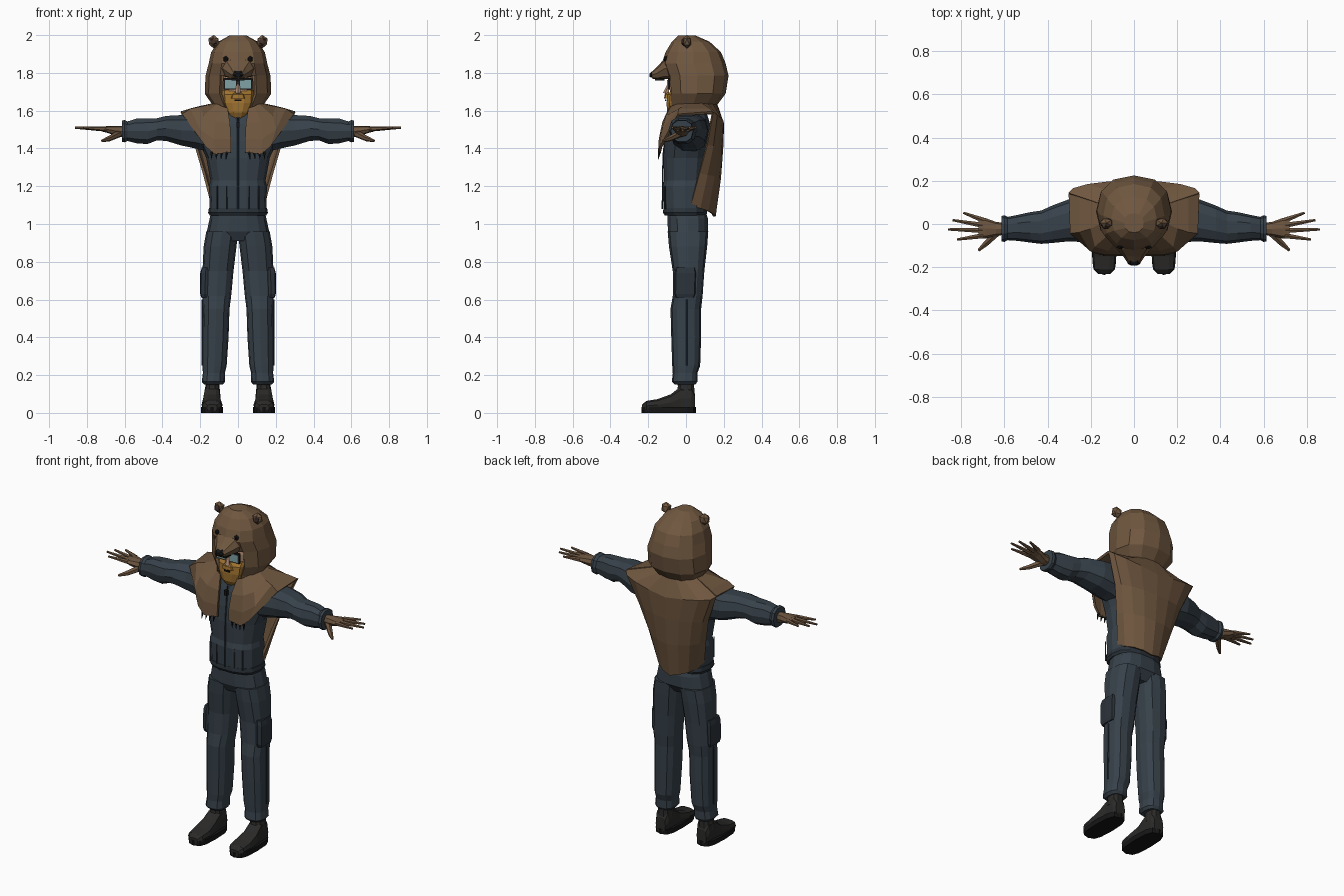
import bpy, bmesh, math
from mathutils import Vector, Matrix


def material(name, rgb):
    m = bpy.data.materials.new(name)
    m.diffuse_color = (*rgb, 1)
    return m


FUR = material("fur", (.16, .095, .05))
CLOTH = material("cloth", (.038, .053, .068))
TRIM = material("dark_cloth", (.024, .033, .043))
BOOT = material("boot", (.024, .023, .022))
BLACK = material("black", (.008, .008, .008))
GLOVE = material("glove", (.15, .09, .05))
BEARD = material("beard", (.35, .17, .03))
SKIN = material("skin", (.45, .27, .17))
LENS = material("lens", (.22, .36, .38))
EAR = material("inner_ear", (.06, .035, .03))


def finish(name, bm, mat, mirror=False, thick=0, offset=-1):
    bmesh.ops.remove_doubles(bm, verts=bm.verts, dist=1e-5)
    bmesh.ops.recalc_face_normals(bm, faces=bm.faces)
    me = bpy.data.meshes.new(name)
    bm.to_mesh(me)
    bm.free()
    me.materials.append(mat)
    ob = bpy.data.objects.new(name, me)
    bpy.context.collection.objects.link(ob)
    if mirror:
        ob.modifiers.new("mirror", 'MIRROR')
    if thick:
        s = ob.modifiers.new("thickness", 'SOLIDIFY')
        s.thickness, s.offset = thick, offset
    return ob


def loft(name, axis, rings, mat, n=12, p=.8, mirror=False, skip=None, caps=True, thick=0):
    """Each ring: position on axis, then lower/upper bounds in the two other axes."""
    order = {'z': lambda t, a, b: (a, b, t), 'x': lambda t, a, b: (t, a, b),
             'y': lambda t, a, b: (a, t, b)}[axis]
    power = lambda v: math.copysign(abs(v) ** p if abs(v) > 1e-6 else 0, v)
    bm = bmesh.new()
    loops = []
    for t, a0, a1, b0, b1 in rings:
        loop = []
        for i in range(n):
            w = math.tau * i / n
            a = (a0 + a1) / 2 + (a1 - a0) / 2 * power(math.cos(w))
            b = (b0 + b1) / 2 + (b1 - b0) / 2 * power(math.sin(w))
            loop.append(bm.verts.new(order(t, a, b)))
        loops.append(loop)
    for r, (lo, hi) in enumerate(zip(loops, loops[1:])):
        for i in range(n):
            if not (skip and skip(r, i)):
                j = (i + 1) % n
                bm.faces.new((lo[i], lo[j], hi[j], hi[i]))
    if caps:
        bm.faces.new(loops[0])
    bm.faces.new(loops[-1])
    return finish(name, bm, mat, mirror, thick)


def sym(rings):
    """Short ring form (z, half width, y front, y back), symmetric in x."""
    return [(z, -w, w, f, b) for z, w, f, b in rings]


def box(name, c, size, mat, mirror=False, tilt=0):
    bm = bmesh.new()
    m = Matrix.Translation(c) @ Matrix.Rotation(tilt, 4, 'Y') @ Matrix.Diagonal((*size, 1))
    bmesh.ops.create_cube(bm, size=1, matrix=m)
    return finish(name, bm, mat, mirror)


def rod(name, a, b, r0, r1, mat, n=6, mirror=True):
    a, b = Vector(a), Vector(b)
    bm = bmesh.new()
    m = Matrix.Translation((a + b) / 2) @ (b - a).to_track_quat('Z', 'Y').to_matrix().to_4x4()
    bmesh.ops.create_cone(bm, cap_ends=True, segments=n, radius1=r0, radius2=r1,
                          depth=(b - a).length, matrix=m)
    return finish(name, bm, mat, mirror)


def ball(name, c, size, mat, mirror=False):
    bm = bmesh.new()
    bmesh.ops.create_icosphere(bm, subdivisions=1, radius=1,
                               matrix=Matrix.Translation(c) @ Matrix.Diagonal((*size, 1)))
    return finish(name, bm, mat, mirror)


def sheet(name, rows, mat):
    bm = bmesh.new()
    g = [[bm.verts.new(p) for p in row] for row in rows]
    for r0, r1 in zip(g, g[1:]):
        for i in range(len(r0) - 1):
            bm.faces.new((r0[i], r0[i + 1], r1[i + 1], r1[i]))
    return finish(name, bm, mat, True, .014, 0)


# boots and soles
loft("boot_foot", 'y', [(-.232, .11, .165, .01, .045), (-.21, .088, .188, .01, .064), (-.15, .082, .193, .01, .074),
                        (-.08, .09, .188, .01, .10), (-.03, .092, .182, .01, .14), (.03, .095, .18, .01, .14),
                        (.048, .105, .17, .01, .10)], BOOT, 10, .65, True)
loft("boot_shaft", 'z', [(.09, .093, .182, -.055, .048), (.14, .098, .173, -.045, .045), (.19, .095, .17, -.05, .045)],
     BOOT, 10, .8, True)
loft("boot_sole", 'z', [(0, .08, .195, -.235, .052), (.03, .079, .197, -.236, .053)], BLACK, 12, .65, True)

# trousers
loft("trouser_leg", 'z', [(.15, .08, .178, -.06, .05), (.165, .068, .192, -.075, .06), (.21, .07, .186, -.07, .06),
                          (.25, .06, .188, -.073, .075), (.4, .05, .188, -.078, .08), (.55, .045, .186, -.082, .08),
                          (.62, .036, .19, -.07, .088), (.75, .024, .188, -.07, .097), (.88, .008, .182, -.09, .112),
                          (.96, 0, .168, -.097, .118)], CLOTH, 12, .8, True)
loft("trouser_hips", 'z', sym([(.91, .1, -.07, .08), (.96, .165, -.098, .118), (1.03, .15, -.1, .118),
                               (1.07, .14, -.1, .105)]), CLOTH, 14)
loft("cargo_pocket", 'z', [(.61, .15, .195, -.055, .045), (.63, .15, .2, -.062, .052), (.74, .145, .2, -.06, .055),
                           (.77, .145, .192, -.055, .05)], TRIM, 8, .4, True)
rod("trouser_seam", (.188, .003, .25), (.188, .005, .6), .004, .004, TRIM, 4)

# jacket
loft("jacket_hem", 'z', sym([(1.045, .15, -.115, .108), (1.06, .158, -.124, .115), (1.085, .154, -.122, .112)]), TRIM, 14)
loft("jacket_body", 'z', sym([(1.07, .15, -.12, .11), (1.2, .153, -.126, .11), (1.23, .146, -.118, .108),
                              (1.35, .168, -.122, .12), (1.44, .21, -.115, .13), (1.53, .21, -.1, .13),
                              (1.59, .15, -.075, .11), (1.62, .08, -.06, .08)]), CLOTH, 14)
loft("jacket_collar", 'z', sym([(1.54, .08, -.095, .08), (1.6, .065, -.075, .06)]), TRIM, 12)
rod("jacket_zip", (0, -.125, 1.08), (0, -.121, 1.36), .004, .004, TRIM, 4, False)
rod("jacket_zip_upper", (0, -.121, 1.36), (0, -.1, 1.56), .004, .004, TRIM, 4, False)
box("zip_pull", (0, -.112, 1.525), (.018, .02, .03), BLACK)
for x in (.06, .11):
    rod("jacket_seam", (x, -.122 + x * .1, 1.08), (x, -.123 + x * .1, 1.2), .004, .004, TRIM, 4)

# sleeves
loft("sleeve", 'x', [(.13, -.07, .11, 1.37, 1.58), (.22, -.085, .12, 1.395, 1.59), (.3, -.08, .115, 1.412, 1.58),
                     (.38, -.088, .085, 1.437, 1.575), (.43, -.092, .062, 1.44, 1.562), (.48, -.086, .055, 1.42, 1.562),
                     (.54, -.078, .042, 1.425, 1.56), (.585, -.075, .033, 1.437, 1.545),
                     (.6, -.083, .04, 1.43, 1.553), (.614, -.08, .037, 1.433, 1.55)], CLOTH, 10, .85, True)

# gloved hands
loft("palm", 'x', [(.6, -.05, .005, 1.46, 1.52), (.64, -.055, .01, 1.463, 1.52), (.69, -.068, .028, 1.482, 1.518),
                   (.72, -.066, .03, 1.49, 1.516)], GLOVE, 8, .8, True)
for y0, x1, y1 in ((.018, .79, .052), (-.006, .84, .018), (-.03, .862, -.025), (-.054, .82, -.072)):
    rod("finger", (.70, y0, 1.503), (x1, y1, 1.51), .014, .006, GLOVE)
rod("thumb", (.63, -.035, 1.478), (.685, -.09, 1.45), .02, .014, GLOVE)
rod("thumb_tip", (.682, -.087, 1.452), (.72, -.122, 1.44), .015, .007, GLOVE)

# head inside the hood
loft("face", 'z', sym([(1.52, .055, -.05, .06), (1.6, .06, -.07, .08), (1.68, .08, -.085, .1), (1.75, .082, -.085, .1),
                       (1.81, .07, -.07, .09)]), SKIN, 12)
loft("beard", 'z', sym([(1.56, .035, -.085, -.03), (1.59, .058, -.102, -.01), (1.64, .08, -.105, 0),
                        (1.685, .084, -.1, 0), (1.71, .084, -.075, 0)]), BEARD, 10)
loft("moustache", 'z', sym([(1.665, .042, -.116, -.06), (1.685, .035, -.114, -.06), (1.695, .02, -.105, -.06)]), BEARD, 8)
box("mouth", (0, -.106, 1.655), (.036, .008, .01), BLACK)
rod("nose", (0, -.106, 1.69), (0, -.088, 1.745), .016, .008, SKIN, 5, False)
box("glasses_frame", (.04, -.09, 1.742), (.074, .012, .06), BLACK, True)
box("glasses_lens", (.04, -.095, 1.74), (.06, .01, .045), LENS, True)
box("glasses_bridge", (0, -.094, 1.755), (.03, .01, .01), BLACK)

# fur hood, open at the face
loft("fur_hood", 'z', sym([(1.58, .13, -.085, .165), (1.63, .135, -.09, .165), (1.69, .176, -.095, .21),
                           (1.785, .172, -.105, .225), (1.85, .155, -.128, .21), (1.91, .142, -.108, .185),
                           (1.965, .105, -.075, .125), (1.998, .045, -.04, .05)]),
     FUR, 12, .85, skip=lambda r, i: r < 3 and i in (8, 9), caps=False, thick=.016)
loft("fur_muzzle", 'y', [(-.06, -.1, .1, 1.765, 1.9), (-.115, -.08, .08, 1.768, 1.875), (-.15, -.05, .05, 1.765, 1.835),
                         (-.18, -.03, .03, 1.77, 1.805)], FUR, 8)
loft("muzzle_nose", 'y', [(-.165, -.03, .03, 1.778, 1.816), (-.183, -.03, .03, 1.773, 1.808),
                          (-.193, -.014, .014, 1.778, 1.798)], BLACK, 6)
box("muzzle_mouth", (0, -.14, 1.765), (.07, .05, .008), BLACK)
ball("hood_eye", (.064, -.105, 1.872), (.016, .014, .018), BLACK, True)
ball("hood_ear", (.128, .005, 1.965), (.033, .025, .036), FUR, True)
ball("hood_ear_inner", (.13, -.012, 1.965), (.02, .014, .023), EAR, True)

# fur mantle over the chest and shoulders
sheet("fur_mantle", [
    [(.055, -.085, 1.61), (.042, -.118, 1.53), (.038, -.136, 1.45), (.038, -.14, 1.38)],
    [(.085, -.075, 1.62), (.12, -.118, 1.54), (.13, -.137, 1.45), (.125, -.142, 1.37)],
    [(.11, -.04, 1.63), (.18, -.1, 1.57), (.2, -.12, 1.5), (.17, -.132, 1.41)],
    [(.12, .02, 1.635), (.2, -.02, 1.615), (.25, -.035, 1.605), (.292, -.04, 1.578)],
    [(.12, .08, 1.635), (.19, .105, 1.62), (.25, .125, 1.605), (.3, .14, 1.59)]], FUR)

# fur cape hanging down the back: edge point to centre point per row
cape = []
for ex, ey, ez, cy, cz in ((.12, .08, 1.635, .16, 1.63), (.3, .14, 1.59, .195, 1.53), (.225, .11, 1.42, .19, 1.4),
                           (.18, .07, 1.27, .178, 1.24), (.135, .025, 1.1, .15, 1.04)):
    row = []
    for k in range(5):
        w = k * math.pi / 8
        row.append((ex * math.cos(w) if k < 4 else 0, ey + (cy - ey) * math.sin(w), ez + (cz - ez) * k / 4))
    cape.append(row)
sheet("fur_cape", cape, FUR)

# claws along the mantle's lower edge
for k in range(4):
    x = .06 + .026 * k
    rod("claw", (x, -.141, 1.382), (x + .004, -.147, 1.342), .008, .001, BLACK, 5)
